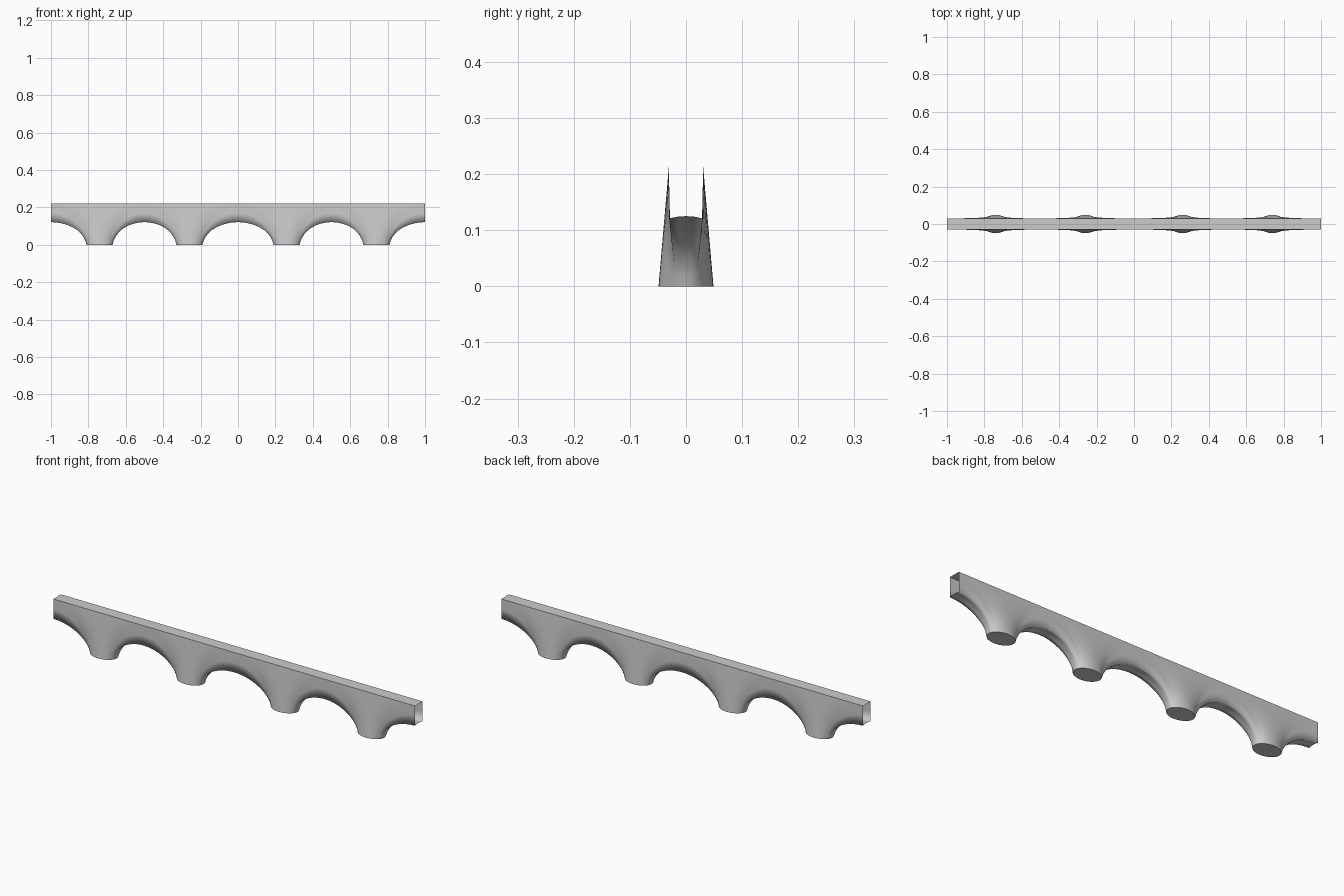
import bpy, bmesh
from math import sin, cos, radians, pi

if "Cube" in bpy.data.objects:
    bpy.data.objects.remove(bpy.data.objects["Cube"])

TOP, HALF = 0.22, 0.03          # deck height and half depth
BASE_X, BASE_Y = 0.07, 0.049    # pier foot radii
STEPS = 9


def rail(h):
    """(foot angle, end point) pairs running from the wall centre to the underside centre."""
    pts = [(45 * k / 4, (h * k / 4, HALF, TOP)) for k in range(5)]
    pts += [(58, (h, HALF, 0.17)), (70, (h, HALF, 0.121))]
    pts += [(80, (h, HALF / 2, 0.124)), (90, (h, 0, 0.125))]
    return pts


def flare(angle, end, i):
    """Point on the curved path from the pier foot to the beam outline."""
    a, u = radians(angle), pi / 2 * i / STEPS
    bx, by = BASE_X * sin(a), BASE_Y * cos(a)
    f, s = 0.9 * (1 - cos(u)) + 0.1 * sin(u), sin(u)
    return bx + (end[0] - bx) * f, by + (end[1] - by) * s, end[2] * s


def finish(bm, name):
    me = bpy.data.meshes.new(name)
    bm.to_mesh(me)
    bm.free()
    ob = bpy.data.objects.new(name, me)
    bpy.context.collection.objects.link(ob)
    return ob


def pier(name, cx, left, right):
    bm = bmesh.new()
    # four mirrored quadrants of the flared shell
    for sx, h in ((-1, left), (1, right)):
        for sy in (-1, 1):
            grid = []
            for ang, end in rail(h):
                col = []
                for i in range(STEPS + 1):
                    x, y, z = flare(ang, end, i)
                    col.append(bm.verts.new((cx + sx * x, sy * y, z)))
                grid.append(col)
            for a, b in zip(grid, grid[1:]):
                for i in range(STEPS):
                    q = [a[i], b[i], b[i + 1], a[i + 1]]
                    if sx * sy > 0:
                        q.reverse()
                    bm.faces.new(q).smooth = True
    bmesh.ops.remove_doubles(bm, verts=bm.verts, dist=1e-5)
    # flat foot, kept unwelded so its rim stays crisp
    n = 32
    foot = [bm.verts.new((cx + BASE_X * cos(2 * pi * k / n),
                          BASE_Y * sin(2 * pi * k / n), 0)) for k in range(n)]
    bm.faces.new(foot[::-1])
    return finish(bm, name)


# piers with their half arches
for k, (cx, l, r) in enumerate([(-0.74, 0.26, 0.24), (-0.26, 0.24, 0.26),
                                (0.26, 0.26, 0.24), (0.74, 0.24, 0.26)]):
    pier(f"arched_pier_{k + 1}", cx, l, r)

# deck sheet closing the top; the beam ends stay open
bm = bmesh.new()
bm.faces.new([bm.verts.new((x, y, TOP)) for x, y in
              ((-1, -HALF), (1, -HALF), (1, HALF), (-1, HALF))])
finish(bm, "deck")
